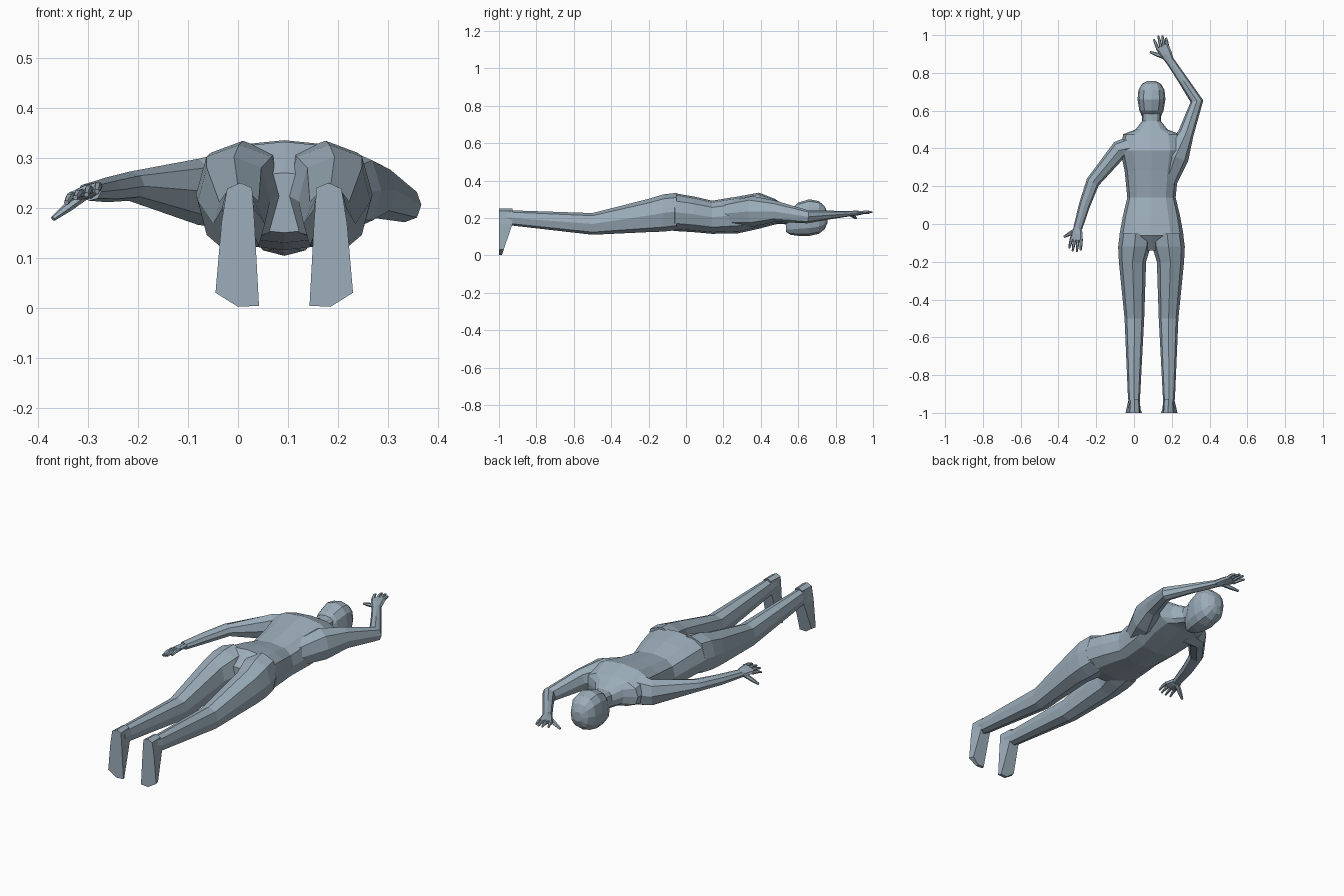
import bpy, bmesh, math
from mathutils import Vector

cube = bpy.data.objects.get("Cube")
if cube:
    bpy.data.objects.remove(cube)

COLOR = (0.33, 0.42, 0.49, 1)
skin = bpy.data.materials.new("blue_grey")
skin.use_nodes = True
skin.diffuse_color = COLOR
skin.node_tree.nodes["Principled BSDF"].inputs["Base Color"].default_value = COLOR

MID = 0.0925   # centre line of the body
UP = Vector((0, 0, 1))


def loft(name, rings):
    """Skin a closed, flat-shaded mesh over rings of equal point count."""
    bm = bmesh.new()
    loops = [[bm.verts.new(p) for p in ring] for ring in rings]
    n = len(loops[0])
    for a, b in zip(loops, loops[1:]):
        for i in range(n):
            j = (i + 1) % n
            bm.faces.new((a[i], a[j], b[j], b[i]))
    bm.faces.new(loops[0])
    bm.faces.new(loops[-1])
    bmesh.ops.recalc_face_normals(bm, faces=bm.faces)
    mesh = bpy.data.meshes.new(name)
    bm.to_mesh(mesh)
    bm.free()
    mesh.materials.append(skin)
    obj = bpy.data.objects.new(name, mesh)
    bpy.context.collection.objects.link(obj)
    return obj


def oval(center, side, up, w, h, n, power):
    """Rounded cross-section; a power under 1 makes it boxier."""
    pts = []
    for i in range(n):
        a = 2 * math.pi * i / n
        c, s = math.cos(a), math.sin(a)
        pts.append(center + side * (w * math.copysign(abs(c) ** power, c))
                   + up * (h * math.copysign(abs(s) ** power, s)))
    return pts


def body(name, stations, n=12, power=0.8):
    """Stations along y: y, centre x, half width, top z, bottom z."""
    return loft(name, [oval(Vector((x, y, (t + b) / 2)), Vector((1, 0, 0)), UP,
                            w, (t - b) / 2, n, power) for y, x, w, t, b in stations])


def limb(name, path, n=8, power=0.9, tilt=0):
    """Path of x, y, z, half width, half height, with mitred joints."""
    pts = [Vector(p[:3]) for p in path]
    rings = []
    for i, p in enumerate(pts):
        before = (p - pts[max(i - 1, 0)]).normalized()
        after = (pts[min(i + 1, len(pts) - 1)] - p).normalized()
        d = (before + after).normalized()
        side = d.cross(UP).normalized()
        up = side.cross(d)
        side, up = (side * math.cos(tilt) + up * math.sin(tilt),
                    up * math.cos(tilt) - side * math.sin(tilt))
        rings.append(oval(p, side, up, path[i][3], path[i][4], n, power))
    return loft(name, rings)


def mirrored(obj, name):
    """Copy of a part, reflected across the body's centre line."""
    twin = obj.copy()
    twin.data = obj.data.copy()
    twin.name = name
    bm = bmesh.new()
    bm.from_mesh(twin.data)
    for v in bm.verts:
        v.co.x = 2 * MID - v.co.x
    bmesh.ops.reverse_faces(bm, faces=bm.faces)
    bm.to_mesh(twin.data)
    bm.free()
    bpy.context.collection.objects.link(twin)


# Torso with neck, lying face down
body("torso", [(y, MID, w, t, b) for y, w, t, b in (
    (-0.14, 0.10, 0.27, 0.15), (-0.06, 0.17, 0.332, 0.13), (0.04, 0.152, 0.315, 0.124),
    (0.14, 0.128, 0.292, 0.115), (0.28, 0.142, 0.315, 0.118), (0.39, 0.165, 0.335, 0.142),
    (0.475, 0.15, 0.302, 0.165), (0.50, 0.085, 0.285, 0.168),
    (0.545, 0.05, 0.262, 0.165), (0.63, 0.048, 0.265, 0.17))], power=0.75)

# Head, face towards the ground
body("head", [(y, MID, w, t, b) for y, w, t, b in (
    (0.535, 0.026, 0.19, 0.125), (0.56, 0.046, 0.24, 0.11), (0.60, 0.064, 0.282, 0.104),
    (0.66, 0.074, 0.30, 0.104), (0.71, 0.069, 0.29, 0.115), (0.742, 0.05, 0.262, 0.14),
    (0.757, 0.022, 0.225, 0.175))])

# Legs
leg = body("right_leg", [
    (-0.05, 0.01, 0.085, 0.334, 0.135), (-0.12, 0.002, 0.086, 0.326, 0.127),
    (-0.20, -0.008, 0.072, 0.302, 0.124), (-0.50, 0.002, 0.052, 0.226, 0.11),
    (-0.92, 0.0, 0.032, 0.24, 0.158), (-0.97, 0.004, 0.028, 0.245, 0.17)], n=8)
mirrored(leg, "left_leg")

# Feet pointing down, flat soles facing the front
sole = [(-0.022, 0.238), (0.004, 0.25), (0.028, 0.24), (0.033, 0.17),
        (0.042, 0.004), (0.0, 0.002), (-0.045, 0.03), (-0.033, 0.17)]
foot = loft("right_foot", [
    [Vector((x, -1, z)) for x, z in sole],
    [Vector((x * 0.85, -0.985 + 0.058 * min(z / 0.17, 1), z)) for x, z in sole]])
mirrored(foot, "left_foot")

# Arms: the left one is raised past the head, the right one trails by the side
limb("left_arm", [
    (0.16, 0.19, 0.22, 0.05, 0.06), (0.22, 0.36, 0.235, 0.072, 0.082),
    (0.275, 0.48, 0.235, 0.042, 0.056), (0.333, 0.65, 0.206, 0.034, 0.035),
    (0.262, 0.758, 0.215, 0.026, 0.024), (0.19, 0.865, 0.222, 0.023, 0.015)])
limb("right_arm", [
    (0.02, 0.41, 0.235, 0.07, 0.085), (-0.08, 0.39, 0.232, 0.05, 0.066),
    (-0.218, 0.222, 0.243, 0.036, 0.029), (-0.262, 0.1, 0.236, 0.03, 0.025),
    (-0.297, -0.02, 0.232, 0.024, 0.018)])


def hand(side, wrist, knuckles, tips, thumb, tilt):
    """Palm, four fingers fanned from the knuckles, and a thumb."""
    w, k = Vector(wrist), Vector(knuckles)
    d = (k - w).normalized()
    across = (d.cross(UP) * math.cos(tilt) + UP * math.sin(tilt)).normalized()
    limb(side + "_palm", [(*w, 0.022, 0.014), (*w.lerp(k, 0.5), 0.031, 0.014),
                          (*k, 0.036, 0.01)], tilt=tilt)
    for i, tip in enumerate(tips):
        base = k + across * (0.027 - 0.018 * i) - d * 0.01
        t = Vector(tip)
        bend = base.lerp(t, 0.55) + UP * 0.004
        limb(f"{side}_finger_{i + 1}", [(*base, 0.009, 0.009), (*bend, 0.008, 0.008),
                                        (*t, 0.005, 0.005)], n=6)
    root, end = w.lerp(k, 0.2), Vector(thumb)
    limb(side + "_thumb", [(*root, 0.014, 0.011), (*root.lerp(end, 0.6), 0.011, 0.009),
                           (*end, 0.006, 0.005)], n=6)


hand("left", (0.192, 0.86, 0.222), (0.148, 0.942, 0.228),
     [(0.17, 0.985, 0.228), (0.15, 0.997, 0.23), (0.128, 0.997, 0.23), (0.105, 0.978, 0.226)],
     (0.085, 0.91, 0.198), 0.1)
hand("right", (-0.297, -0.015, 0.232), (-0.306, -0.085, 0.234),
     [(-0.343, -0.128, 0.21), (-0.325, -0.144, 0.22), (-0.303, -0.147, 0.226),
      (-0.282, -0.14, 0.232)], (-0.37, -0.068, 0.178), -0.35)
